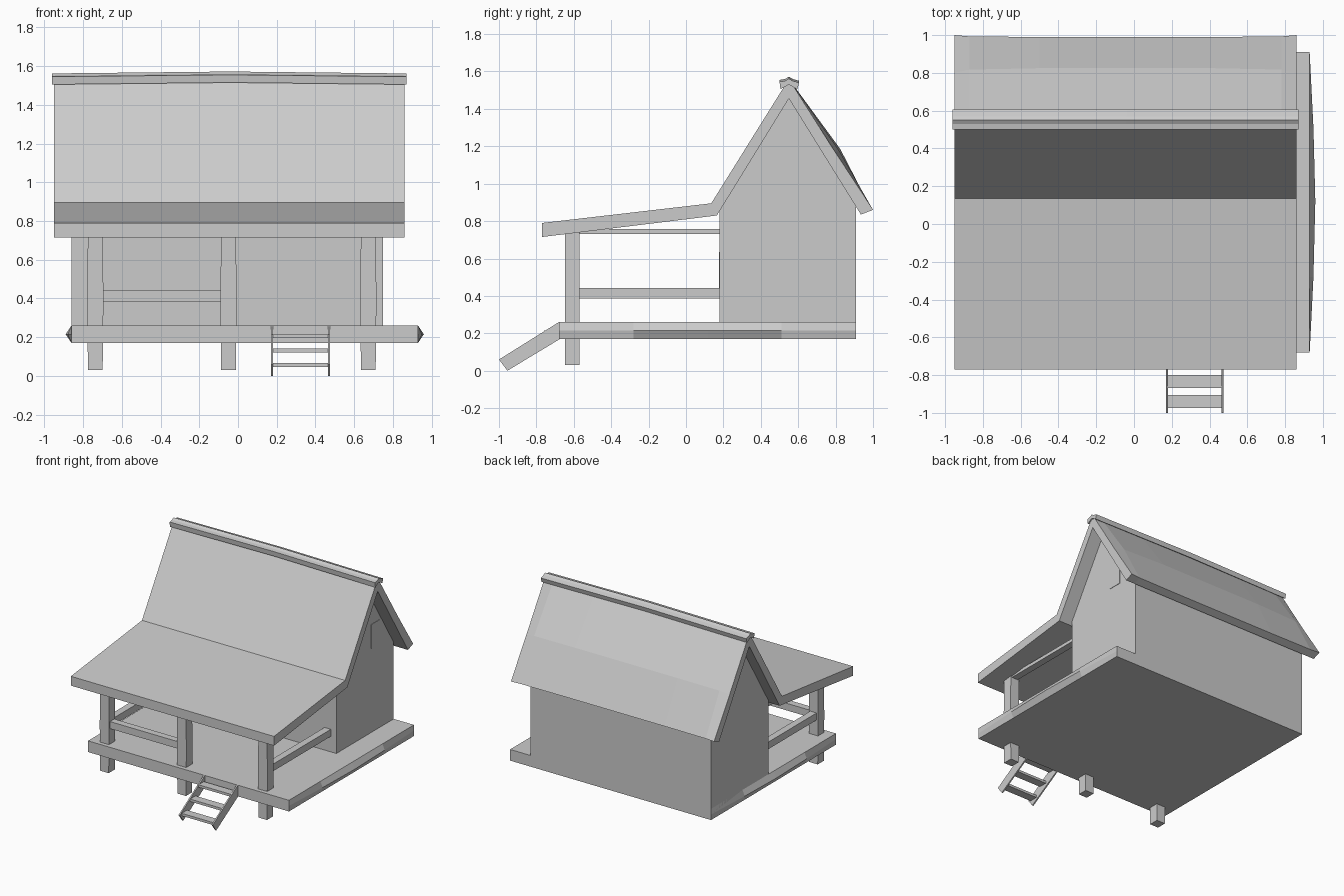
import bpy, bmesh
from mathutils import Vector

if "Cube" in bpy.data.objects:
    bpy.data.objects.remove(bpy.data.objects["Cube"])


def loft(name, sections):
    """Closed flat-shaded solid through a row of matching polygon sections."""
    bm = bmesh.new()
    rings = [[bm.verts.new(p) for p in s] for s in sections]
    n = len(rings[0])
    for a, b in zip(rings, rings[1:]):
        for i in range(n):
            j = (i + 1) % n
            bm.faces.new((a[i], a[j], b[j], b[i]))
    bm.faces.new(rings[0])
    bm.faces.new(rings[-1])
    bmesh.ops.recalc_face_normals(bm, faces=bm.faces[:])
    mesh = bpy.data.meshes.new(name)
    bm.to_mesh(mesh)
    bm.free()
    ob = bpy.data.objects.new(name, mesh)
    bpy.context.collection.objects.link(ob)
    return ob


def extrude_x(name, profile, x0, x1):
    return loft(name, [[(x, y, z) for y, z in profile] for x in (x0, x1)])


def box(name, x0, x1, y0, y1, z0, z1):
    return extrude_x(name, [(y0, z0), (y1, z0), (y1, z1), (y0, z1)], x0, x1)


# Platform with side edges swelling slightly at mid height
def deck_outline(z, k):
    pts = [(-0.86, -0.68), (0.93, -0.68), (0.93 + 0.02 * k, -0.28), (0.93 + 0.03 * k, 0.12),
           (0.93 + 0.02 * k, 0.51), (0.93, 0.91), (-0.86, 0.91), (-0.86 - 0.02 * k, 0.51),
           (-0.86 - 0.03 * k, 0.12), (-0.86 - 0.02 * k, -0.28)]
    return [(x, y, z) for x, y in pts]


loft("platform", [deck_outline(0.17, 0), deck_outline(0.215, 1), deck_outline(0.26, 0)])

# House body and gable
box("house_walls", -0.86, 0.75, 0.18, 0.91, 0.172, 0.88)
extrude_x("gable", [(0.18, 0.88), (0.91, 0.88), (0.55, 1.46)], -0.86, 0.75)

# Roof: porch slab, steep front and gently bulging back slope
def roof_section(x, k):
    prof = [(-0.77, 0.79), (0.135, 0.895), (0.55, 1.56), (0.80 + 0.025 * k, 1.165 + 0.02 * k),
            (0.99, 0.86), (0.935, 0.835), (0.55, 1.455), (0.165, 0.83), (-0.77, 0.715)]
    return [(x, y + (0.01 * (1 - k) if i == 4 else 0), z) for i, (y, z) in enumerate(prof)]


loft("roof", [roof_section(x, k) for x, k in
              ((-0.95, 0), (-0.87, 0.7), (-0.5, 1), (-0.04, 1), (0.41, 1), (0.78, 0.7), (0.86, 0))])

# Ridge cap, slightly higher in the middle
cap = [(0.505, 1.505), (0.50, 1.545), (0.53, 1.55), (0.55, 1.562), (0.57, 1.55),
       (0.605, 1.54), (0.595, 1.505), (0.55, 1.53)]
loft("ridge_cap", [[(x, y, z + dz) for y, z in cap] for x, dz in
                   ((-0.96, 0), (-0.5, 0.005), (-0.04, 0.01), (0.41, 0.005), (0.87, 0))])

# Porch posts
for name, x in (("left", -0.737), ("middle", -0.049), ("right", 0.673)):
    loft(name + "_post", [[(x + sx * h, -0.608 + sy * 0.039, z) for sx, sy in
                           ((-1, -1), (1, -1), (1, 1), (-1, 1))]
                          for z, h in ((0.03, 0.038), (0.4, 0.042), (0.745, 0.038))])

# Rails and eave beams
box("front_rail", -0.70, -0.088, -0.635, -0.58, 0.385, 0.442)
for name, x in (("left", -0.737), ("right", 0.673)):
    box(name + "_side_rail", x - 0.028, x + 0.028, -0.57, 0.19, 0.385, 0.442)
    box(name + "_eave_beam", x - 0.028, x + 0.028, -0.57, 0.19, 0.73, 0.757)

# Shutter panels lying flush on the walls
box("front_left_window", -0.59, -0.335, 0.177, 0.19, 0.44, 0.635)
box("front_right_window", 0.395, 0.57, 0.177, 0.19, 0.42, 0.595)
box("gable_window", 0.74, 0.753, 0.62, 0.73, 0.94, 1.13)

# Ladder steps
stringer = [(-0.68, 0.26), (-1.0, 0.06), (-0.955, 0.0), (-0.665, 0.175)]
extrude_x("left_stringer", stringer, 0.17, 0.181)
extrude_x("right_stringer", stringer, 0.464, 0.475)
for i in range(3):
    y, z = -0.94 + 0.107 * i, 0.047 + 0.074 * i
    box("step_%d" % (i + 1), 0.175, 0.47, y - 0.034, y + 0.034, z, z + 0.02)
